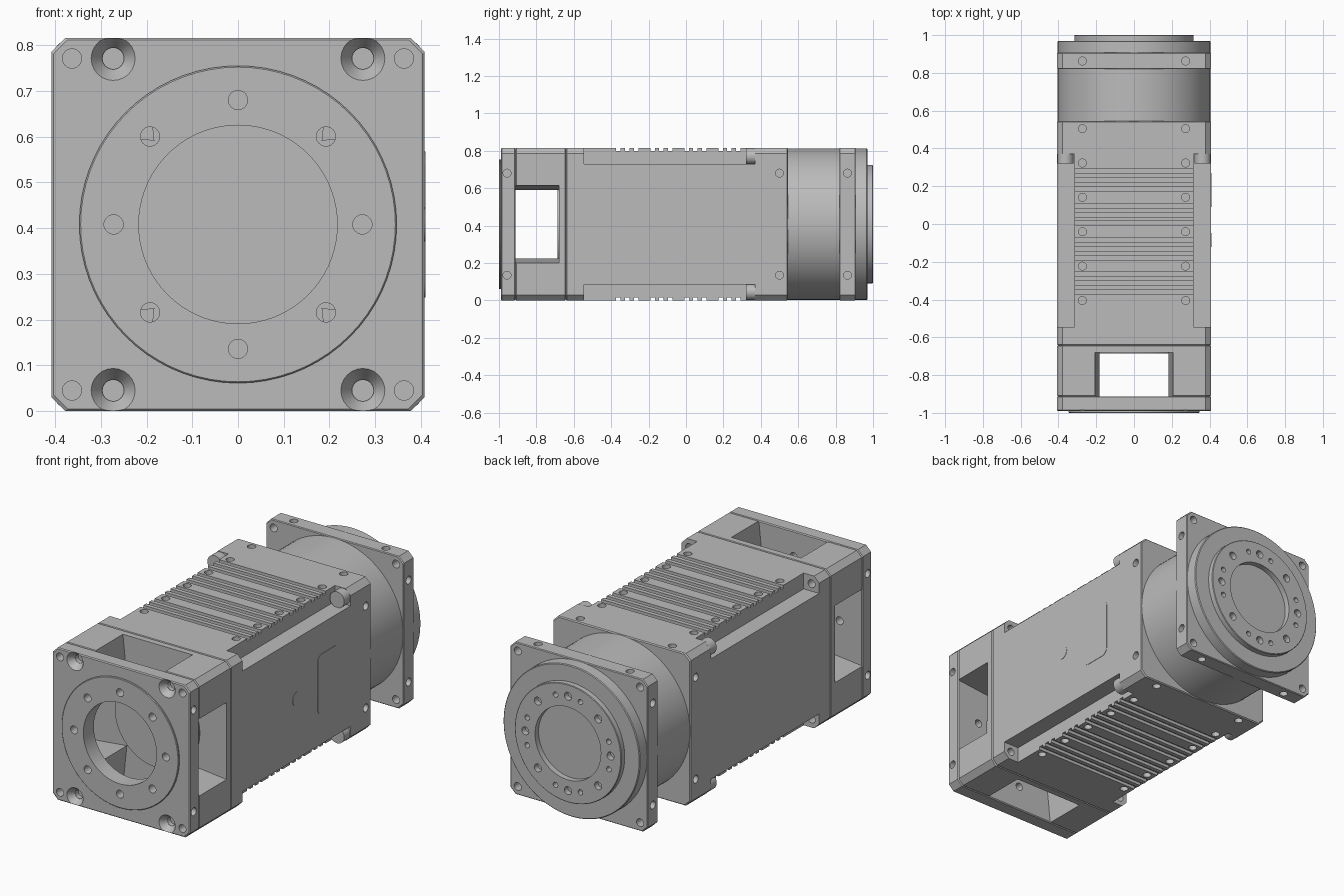
import bpy, bmesh, math
from mathutils import Vector, Matrix

if "Cube" in bpy.data.objects:
    bpy.data.objects.remove(bpy.data.objects["Cube"], do_unlink=True)

H = 0.408            # half width of the square section, also axis height
SIGNS = (-1, 1)
CORNERS = [(a, b) for a in SIGNS for b in SIGNS]
SCREW = 0.273        # screw offset from the axis
CORNER = 0.363       # corner hole offset from the axis
HOLE = 0.021

grey = bpy.data.materials.new("machined_grey")
grey.use_nodes = True
grey.diffuse_color = (0.5, 0.5, 0.5, 1)
grey.node_tree.nodes["Principled BSDF"].inputs["Base Color"].default_value = (0.5, 0.5, 0.5, 1)


def circle(r, n=72):
    return [(r * math.cos(math.tau * i / n), r * math.sin(math.tau * i / n)) for i in range(n)]


def chamfered_square(h=H, c=0.03):
    k = h - c
    return [(h, -k), (h, k), (k, h), (-k, h), (-h, k), (-h, -k), (-k, -h), (k, -h)]


def extrude(bm, outline, y0, y1, edge=0.0):
    """Outline in x,z extruded along y, with a small bevel at both ends."""
    size = max(p[0] for p in outline)
    steps = [(y0, 1), (y1, 1)]
    if edge:
        s = 1 - edge / size
        steps = [(y0, s), (y0 + edge, 1), (y1 - edge, 1), (y1, s)]
    rings = [[bm.verts.new((x * s, y, z * s)) for x, z in outline] for y, s in steps]
    n = len(outline)
    for a, b in zip(rings, rings[1:]):
        for i in range(n):
            bm.faces.new((a[i], a[(i + 1) % n], b[(i + 1) % n], b[i]))
    bm.faces.new(rings[0])
    bm.faces.new(rings[-1])


def box(bm, x, y, z):
    """Box from three (low, high) ranges."""
    mid = Vector([(r[0] + r[1]) / 2 for r in (x, y, z)])
    dims = [abs(r[1] - r[0]) for r in (x, y, z)]
    bmesh.ops.create_cube(bm, size=1, matrix=Matrix.Translation(mid) @ Matrix.Diagonal((*dims, 1)))


def drill(bm, pos, out, r=HOLE, depth=0.05, r_in=None):
    """Round cutter entering at pos; out points away from the part."""
    out = Vector(out)
    length = depth + 0.01
    m = Matrix.Translation(Vector(pos) + out * (0.01 - length / 2)) @ out.to_track_quat('Z', 'Y').to_matrix().to_4x4()
    bmesh.ops.create_cone(bm, cap_ends=True, segments=24, radius1=r_in or r, radius2=r, depth=length, matrix=m)


def make(name, bm):
    bmesh.ops.recalc_face_normals(bm, faces=bm.faces)
    mesh = bpy.data.meshes.new(name)
    bm.to_mesh(mesh)
    bm.free()
    mesh.materials.append(grey)
    ob = bpy.data.objects.new(name, mesh)
    ob.location.z = H
    bpy.context.collection.objects.link(ob)
    return ob


def part(name, solid, cuts=None):
    """Make a part, subtract its cutters and shade it."""
    ob = make(name, solid)
    bpy.ops.object.select_all(action='DESELECT')
    ob.select_set(True)
    bpy.context.view_layer.objects.active = ob
    if cuts:
        cutter = make(name + "_cutter", cuts)
        cutter.hide_render = True
        bpy.context.view_layer.update()
        mod = ob.modifiers.new("cut", 'BOOLEAN')
        mod.operation, mod.solver, mod.use_self = 'DIFFERENCE', 'EXACT', True
        mod.object = cutter
        bpy.ops.object.modifier_apply(modifier=mod.name)
        bpy.data.objects.remove(cutter, do_unlink=True)
    bpy.ops.object.shade_smooth_by_angle(angle=math.radians(30))
    return ob


def side_screws(bm, y):
    for sx, sz in CORNERS:
        drill(bm, (sx * H, y, sz * SCREW), (sx, 0, 0))


def top_screws(bm, y):
    for sx, sz in CORNERS:
        drill(bm, (sx * SCREW, y, sz * H), (0, 0, sz))


def bolt_circle(bm, y, out, r, angles, size, depth):
    for a in angles:
        t = math.radians(a)
        drill(bm, (r * math.cos(t), y, r * math.sin(t)), (0, out, 0), size, depth)


# Front plate with countersunk screws, and its raised mounting ring
FRONT = (0, -1, 0)
s, c = bmesh.new(), bmesh.new()
extrude(s, chamfered_square(), -0.99, -0.912, 0.005)
extrude(c, circle(0.217), -1.1, -0.85)
bolt_circle(c, -0.99, -1, 0.272, range(0, 360, 45), HOLE, 0.12)
side_screws(c, -0.957)
for sx, sz in CORNERS:
    drill(c, (sx * CORNER, -0.99, sz * CORNER), FRONT)
    drill(c, (sx * SCREW, -0.99, sz * CORNER), FRONT, 0.055, 0.035, 0.024)
    drill(c, (sx * SCREW, -0.99, sz * CORNER), FRONT, 0.023, 0.06)
part("front_plate", s, c)

s, c = bmesh.new(), bmesh.new()
extrude(s, circle(0.347), -1.0, -0.988, 0.003)
extrude(c, circle(0.217), -1.1, -0.85)
bolt_circle(c, -1.0, -1, 0.272, range(0, 360, 45), HOLE, 0.12)
part("front_ring", s, c)

# Coupling housing, opened by four tapered windows
s, c = bmesh.new(), bmesh.new()
extrude(s, chamfered_square(), -0.912, -0.642, 0.005)
arm = [(0.5, -0.216), (0.5, 0.216), (0.183, 0.183)]
cross = []
for k in range(4):
    co, si = round(math.cos(k * math.pi / 2)), round(math.sin(k * math.pi / 2))
    cross += [(x * co - z * si, x * si + z * co) for x, z in arm]
extrude(c, cross, -1.0, -0.68)
part("coupling_housing", s, c)

s = bmesh.new()
extrude(s, circle(0.25), -0.686, -0.67)
part("coupling_seat", s)

# Main body: corner notches, cooling grooves and screw rows
s, c = bmesh.new(), bmesh.new()
extrude(s, chamfered_square(), -0.642, 0.545, 0.005)
for sx, sz in CORNERS:
    box(c, (sx * 0.316, sx * 0.5), (-0.545, 0.37), (sz * 0.323, sz * 0.5))
    drill(c, (sx * CORNER, -0.545, sz * CORNER), (0, 1, 0))
for row in range(6):
    y = 0.505 - row * 0.182
    top_screws(c, y)
    if 1 <= row <= 4:
        for k in (-1, 0, 1):
            g = y - 0.091 + k * 0.047
            for sz in SIGNS:
                box(c, (-0.45, 0.45), (g - 0.012, g + 0.012), (sz * 0.392, sz * 0.45))
side_screws(c, 0.5)
part("main_body", s, c)

# Bolt heads in the notches
for i, (sx, sz) in enumerate(CORNERS):
    s = bmesh.new()
    outline = [(x + sx * CORNER, z + sz * CORNER) for x, z in circle(0.043, 32)]
    extrude(s, outline, 0.32, 0.38)
    part(f"corner_bolt_{i + 1}", s)

# Rounded cover and button on the left flank
s = bmesh.new()
corners = [(0.18, 0.0, 0.055, 0.125, 0.035)]
for cy, cz, hy, hz, r in corners:
    pts = []
    for k, (a, b) in enumerate([(1, 1), (-1, 1), (-1, -1), (1, -1)]):
        for j in range(7):
            t = math.pi / 2 * (k + j / 6)
            pts.append((H, cy + a * hy + r * math.cos(t), cz + b * hz + r * math.sin(t)))
    face = s.faces.new([s.verts.new(p) for p in pts])
    top = bmesh.ops.extrude_face_region(s, geom=[face])["geom"]
    bmesh.ops.translate(s, vec=(0.002, 0, 0), verts=[v for v in top if isinstance(v, bmesh.types.BMVert)])
part("flank_cover", s)
s = bmesh.new()
drill(s, (H - 0.008, -0.085, 0), (1, 0, 0), 0.037, 0.005)
part("flank_button", s)

# Rear drum
s = bmesh.new()
extrude(s, circle(0.405, 96), 0.54, 0.97, 0.004)
part("rear_drum", s)

# Square rear flange
s, c = bmesh.new(), bmesh.new()
extrude(s, chamfered_square(), 0.82, 0.907, 0.004)
side_screws(c, 0.863)
top_screws(c, 0.863)
for sx, sz in CORNERS:
    drill(c, (sx * CORNER, 0.907, sz * CORNER), (0, 1, 0), HOLE, 0.12)
part("rear_flange", s, c)

# Output disc with centre recess and bolt pattern
s, c = bmesh.new(), bmesh.new()
extrude(s, circle(0.316), 0.965, 1.0, 0.003)
extrude(c, circle(0.195), 0.9, 1.1)
bolt_circle(c, 1.0, 1, 0.253, range(0, 360, 45), HOLE, 0.05)
bolt_circle(c, 1.0, 1, 0.253, [q + d for q in range(0, 360, 90) for d in (-17, 17)], 0.014, 0.05)
part("output_disc", s, c)
